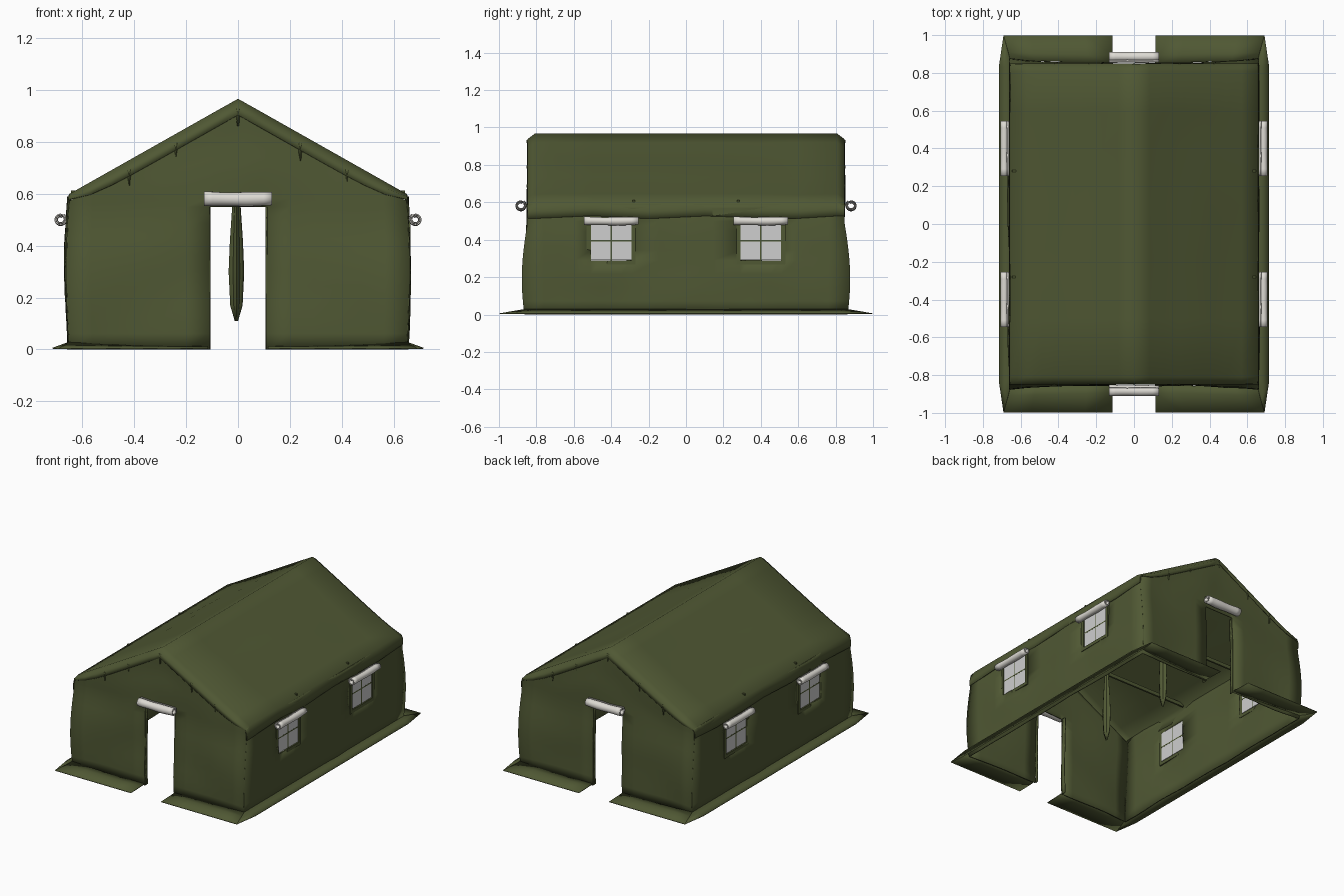
import bpy, bmesh, math
from mathutils import Vector, noise

if "Cube" in bpy.data.objects:
    bpy.data.objects.remove(bpy.data.objects["Cube"])


def material(name, col):
    m = bpy.data.materials.new(name)
    m.diffuse_color = (*col, 1)
    m.use_nodes = True
    m.node_tree.nodes["Principled BSDF"].inputs["Base Color"].default_value = m.diffuse_color
    return m


GREEN = material("olive canvas", (0.080, 0.098, 0.034))
CREAM = material("cream roll", (0.72, 0.70, 0.65))
PANE = material("grey pane", (0.62, 0.62, 0.62))

W, L, EAVE, RIDGE = 0.65, 0.845, 0.60, 0.967     # half width, half length, heights
DOOR, DOOR_TOP = 0.11, 0.55


def spans(breaks, n):
    """Split each interval between breaks into n steps."""
    out = [breaks[0]]
    for a, b in zip(breaks, breaks[1:]):
        out += [a + (b - a) * i / n for i in range(1, n + 1)]
    return out


def sheet(name, us, vs, func, mat=GREEN, thick=0.006, skip=None, angle=40):
    """Cloth sheet: a grid mapped through func, with optional holes and thickness."""
    bm = bmesh.new()
    g = [[bm.verts.new(func(u, v)) for v in vs] for u in us]
    for i in range(len(us) - 1):
        for j in range(len(vs) - 1):
            if skip and skip((us[i] + us[i + 1]) / 2, (vs[j] + vs[j + 1]) / 2):
                continue
            bm.faces.new((g[i][j], g[i + 1][j], g[i + 1][j + 1], g[i][j + 1]))
    bmesh.ops.delete(bm, geom=[v for v in bm.verts if not v.link_faces], context='VERTS')
    me = bpy.data.meshes.new(name)
    bm.to_mesh(me)
    bm.free()
    me.materials.append(mat)
    ob = bpy.data.objects.new(name, me)
    bpy.context.collection.objects.link(ob)
    bpy.ops.object.select_all(action='DESELECT')
    ob.select_set(True)
    bpy.context.view_layer.objects.active = ob
    bpy.ops.object.shade_smooth_by_angle(angle=math.radians(angle))
    sol = ob.modifiers.new("cloth thickness", 'SOLIDIFY')
    sol.thickness, sol.offset = thick, 0
    return ob


def box(name, center, size, mat=GREEN):
    bpy.ops.mesh.primitive_cube_add(size=1, location=center)
    ob = bpy.context.object
    ob.name = name
    ob.scale = size
    ob.data.materials.append(mat)
    return ob


def roof_z(x):
    return RIDGE - (RIDGE - EAVE) * abs(x) / W


def side_sag(z):
    return 0.010 * math.sin(math.pi * min(z / EAVE, 1))


def end_sag(z, k):
    """Outward bulge of the end walls, strongest at the corners (k = 1)."""
    s = 0.0 if z > 0.5 else math.sin(math.pi * (0.5 - z) / 0.62)
    return (0.008 + 0.024 * k ** 3) * s


def ripple(a, b, seed, edge):
    return 0.013 * noise.noise(Vector((a * 3, b * 4, seed))) * min(1, max(0, edge) * 6)


# Roof: ridge profile continuing into short eave flaps, turned down over both ends
FLAP = 0.08
us = [-W - FLAP, -W - FLAP / 2] + spans([-W, 0, W], 8) + [W + FLAP / 2, W + FLAP]
rings = [(-0.848, -0.060), (-0.845, -0.028), (-0.808, 0)]
rings = rings + [(y, 0) for y in (-0.5, -0.2, 0.1, 0.4, 0.6)] + [(-y, d) for y, d in reversed(rings)]
drop = dict(rings)


def roof_point(u, y):
    t = max(0, abs(u) - W)
    x = math.copysign(min(abs(u), W) + 0.004 + 0.06 * t, u) if t else u
    if t:
        return (x, y, EAVE - t + 0.008 * math.sin(y * 9))
    sag = ripple(u, y, 7, min(W - abs(u), 0.8 - abs(y), abs(u)))
    d = drop[y] * (1 - 0.7 * (abs(u) / W) ** 8)
    return (x, y, roof_z(u) + d - abs(sag) - 0.003)


sheet("roof", us, [r[0] for r in rings], roof_point, angle=66)

# Side walls with two window holes each
WIN = 0.40
for s in (-1, 1):
    ys = spans([-L, -0.51, -0.29, 0.29, 0.51, L], 4)
    zs = spans([0, 0.29, 0.50, EAVE - 0.01], 4)

    def wall(y, z):
        yy = y + math.copysign(end_sag(z, 1), y) if abs(y) > L - 0.001 else y
        return (s * (W + side_sag(z) + ripple(y, z, s * 3, L - abs(y))), yy, z)
    sheet("side_wall", ys, zs, wall,
          skip=lambda y, z: 0.29 < abs(y) < 0.51 and 0.29 < z < 0.50)

    for c in (-WIN, WIN):
        x = s * 0.657
        # Panes and the cross strips
        for dy in (-0.0555, 0.0555):
            for z in (0.3425, 0.4475):
                box("window_pane", (x, c + dy, z), (0.004, 0.106, 0.10), PANE)
        box("window_bar", (x, c, 0.395), (0.005, 0.008, 0.21))
        box("window_bar", (x, c, 0.395), (0.005, 0.22, 0.008))
        # Raised canvas border
        for dy in (-0.12, 0.12):
            box("window_border", (s * 0.661, c + dy, 0.388), (0.010, 0.022, 0.235))
        box("window_border", (s * 0.661, c, 0.279), (0.010, 0.26, 0.022))

# End walls, each one sheet with a doorway: rows 0-1 beside the door, 1-2 above it
for e in (-1, 1):
    def end_point(x, v):
        top = roof_z(x) - 0.028
        z = v * DOOR_TOP if v <= 1 else DOOR_TOP + (v - 1) * (top - DOOR_TOP)
        k = max(0, (abs(x) - DOOR) / (W - DOOR))
        r = ripple(x, z, e * 5, min(W - abs(x), top - z))
        return (x + math.copysign(side_sag(z) * k, x), e * (L - 0.002 + end_sag(z, k) + r), z)

    sheet("end_wall", spans([-W, -DOOR, 0, DOOR, W], 6), spans([0, 1, 2], 9), end_point,
          skip=lambda x, v: abs(x) < DOOR and v < 1)
    for s in (-1, 1):
        # Hem folded in along the door opening
        sheet("door_hem", [0, 0.5, 1], spans([0, DOOR_TOP], 8),
              lambda t, z: (s * (DOOR + 0.004 * t), e * (L - 0.004 + end_sag(z, 0) - 0.025 * t), z))
        # Ground flap at the end, either side of the door
        sheet("end_ground_flap", spans([0, 1], 4), [0, 0.3, 1],
              lambda u, t: (s * (0.115 + u * (0.54 + 0.035 * t)),
                            e * (0.850 + 0.018 * u * (1 - t) + 0.148 * t),
                            0.004 + (0.006 + 0.016 * u * u) * (1 - t) ** 2), thick=0.005)
    # Gathered folds under the roof edge
    for x in (-0.42, -0.24, 0, 0.24, 0.42):
        top = roof_z(x) - 0.035
        sheet("gathered_fold", [-1, 0, 1], [0, 0.5, 1],
              lambda a, t: (x + a * 0.010 * (1 - 0.7 * t),
                            e * (L - 0.002 + (1 - abs(a)) * 0.009 * (1 - t)), top - 0.07 * t), thick=0.003)

# Ground flaps along the sides
for s in (-1, 1):
    def flap(y, t):
        outer = 0.715 if abs(y) < 0.9 else 0.69
        yy = y * (0.87 + 0.13 * t) if abs(y) > 0.9 else y
        return (s * (0.655 + (outer - 0.655) * t), yy, 0.004 + 0.022 * (1 - t))
    sheet("side_ground_flap", [-0.998, -0.83, -0.4, 0, 0.4, 0.83, 0.998], [0, 0.5, 1], flap, thick=0.005)


# Rolled-up covers above doors and windows: spirals of cloth
def roll(name, center, half, r, along_x, out):
    cx, cy, cz = center

    def point(u, t):
        a = u * 2 * math.pi * 2.0 + 2.2
        rr = r * (1 - 0.5 * u) * (1 + 0.05 * math.sin(t * 5))
        d, h = rr * math.cos(a) * out, rr * math.sin(a) - 0.003 * math.cos(t * 1.5)
        return (cx + t * half, cy + d, cz + h) if along_x else (cx + d, cy + t * half, cz + h)
    sheet(name, spans([0, 1], 36), spans([-1, 1], 8), point, CREAM, 0.005, angle=60)


for e in (-1, 1):
    roll("door_roll", (0, e * 0.884, 0.584), 0.132, 0.029, True, e)
    for c in (-WIN, WIN):
        roll("window_roll", (e * 0.685, c, 0.503), 0.145, 0.023, False, e)

# Gathered curtains hanging from the ridge inside, with cross ties
for y in (-0.28, 0.28):
    prof = [(0.11, 0.004), (0.17, 0.018), (0.30, 0.023), (0.42, 0.019), (0.55, 0.012), (0.75, 0.012), (0.95, 0.010)]
    rad = dict(prof)
    sheet("hanging_curtain", spans([0, 2 * math.pi], 16), [p[0] for p in prof],
          lambda a, z: (-0.006 + rad[z] * (1 + 0.25 * math.cos(4 * a)) * math.cos(a),
                        y + 1.3 * rad[z] * (1 + 0.25 * math.cos(4 * a)) * math.sin(a), z), thick=0.003)
    box("cross_tie", (0, y, 0.60), (1.29, 0.012, 0.025))
